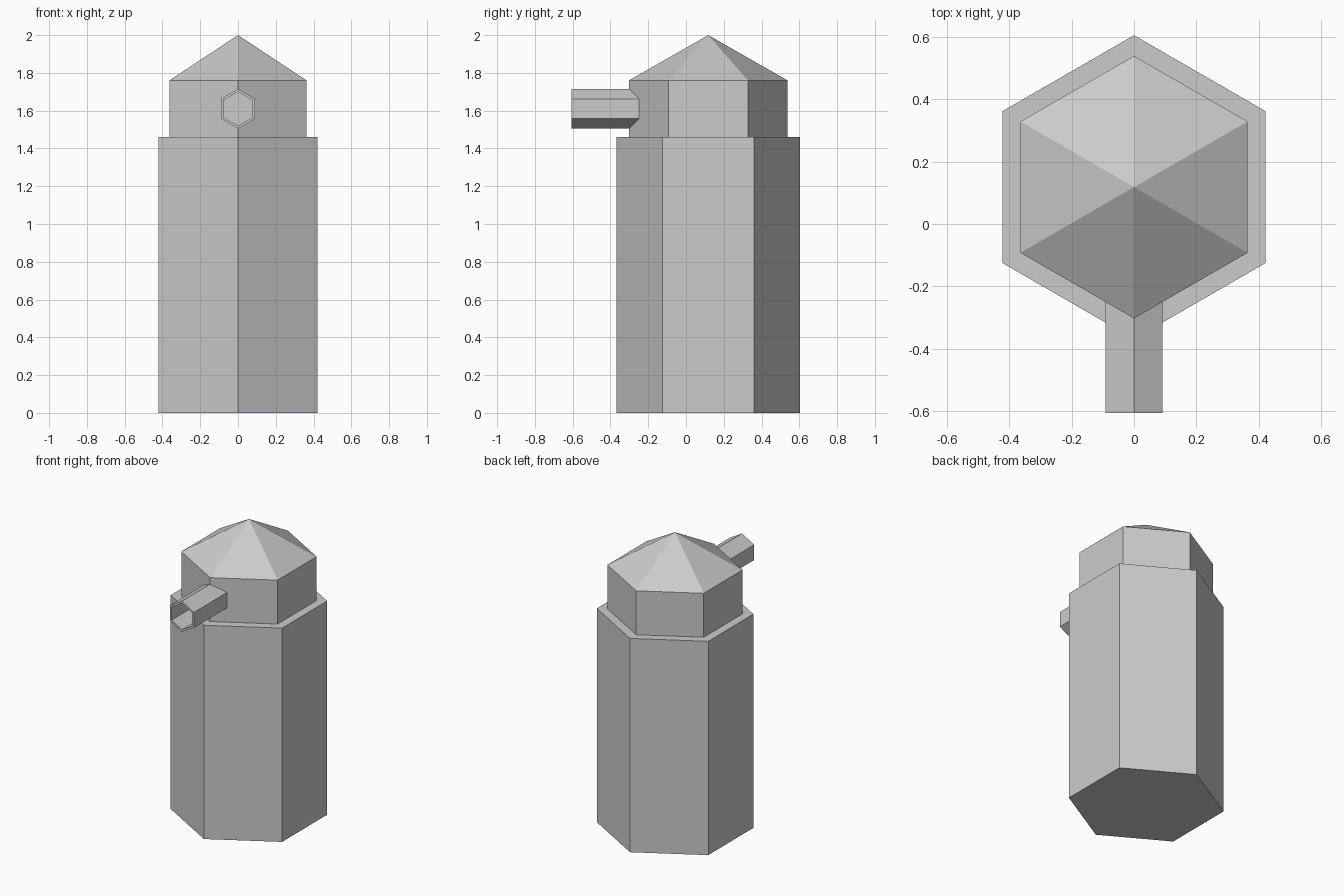
import bpy, bmesh
from math import pi, sin, cos

if "Cube" in bpy.data.objects:
    bpy.data.objects.remove(bpy.data.objects["Cube"])

CY = 0.118  # centre of the bottle along y


def hex_loft(name, sections, to_world):
    """Skin six-sided rings (radius, height); radius 0 makes a point."""
    bm = bmesh.new()
    rings = []
    for r, h in sections:
        n = 6 if r > 0 else 1
        rings.append([bm.verts.new(to_world(r * sin(i * pi / 3), r * cos(i * pi / 3), h))
                      for i in range(n)])
    for a, b in zip(rings, rings[1:]):
        for i in range(6):
            j = (i + 1) % 6
            if len(b) == 1:
                bm.faces.new((a[i], a[j], b[0]))
            else:
                bm.faces.new((a[i], a[j], b[j], b[i]))
    for ring in (rings[0], rings[-1]):
        if len(ring) == 6:
            bm.faces.new(ring)
    bmesh.ops.recalc_face_normals(bm, faces=bm.faces[:])
    mesh = bpy.data.meshes.new(name)
    bm.to_mesh(mesh)
    bm.free()
    obj = bpy.data.objects.new(name, mesh)
    bpy.context.collection.objects.link(obj)
    return obj


# Bottle: wide body, shoulder ledge, narrower cap and pointed top
hex_loft("bottle_body",
         [(0.486, 0), (0.486, 1.46), (0.42, 1.46), (0.42, 1.76), (0, 2.0)],
         lambda u, v, h: (u, CY + v, h))

# Spout: hexagonal tube pointing forward, with a recessed opening
hex_loft("spout",
         [(0.105, -0.22), (0.105, -0.605), (0.09, -0.605), (0.09, -0.35)],
         lambda u, v, h: (u, h, 1.61 + v))
